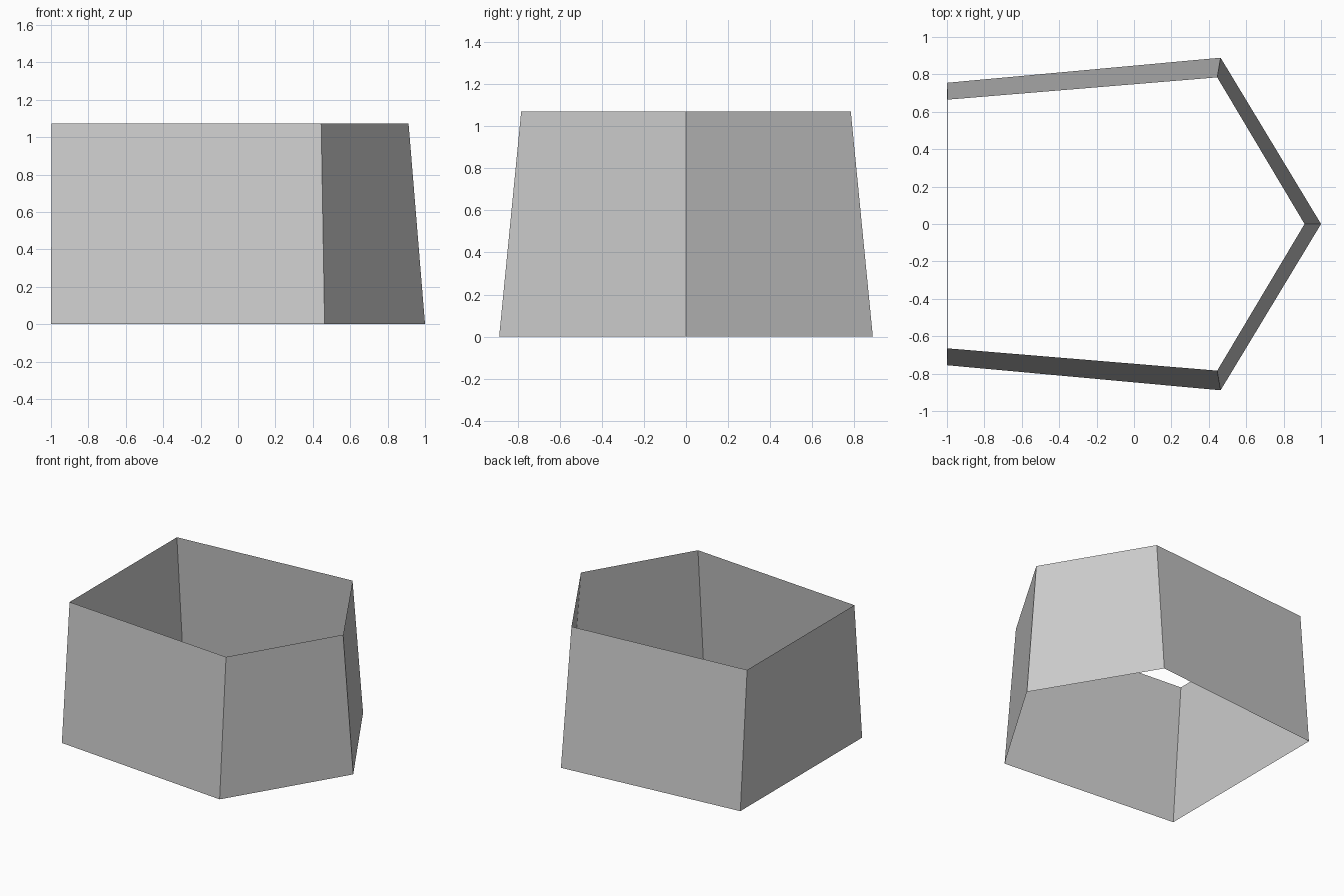
import bpy
import bmesh

default = bpy.data.objects.get("Cube")
if default:
    bpy.data.objects.remove(default, do_unlink=True)

# One plain grey material
GREY = (0.6, 0.6, 0.6, 1.0)
mat = bpy.data.materials.new("light_grey")
mat.use_nodes = True
mat.diffuse_color = GREY
mat.node_tree.nodes["Principled BSDF"].inputs["Base Color"].default_value = GREY

HEIGHT = 1.072


def outline(apex, side, back):
    """Five-sided outline, mirrored across y, counter-clockwise from above."""
    (sx, sy), (bx, by) = side, back
    return [(apex, 0), (sx, sy), (bx, by), (bx, -by), (sx, -sy)]


# Bottom and top outlines of the tapered, open-ended wall
bottom = outline(1.0, (0.463, 0.889), (-1.0, 0.755))
top = outline(0.912, (0.445, 0.784), (-0.996, 0.665))

bm = bmesh.new()
lower = [bm.verts.new((x, y, 0)) for x, y in bottom]
upper = [bm.verts.new((x, y, HEIGHT)) for x, y in top]
for i in range(5):
    j = (i + 1) % 5
    bm.faces.new((lower[i], lower[j], upper[j], upper[i]))

mesh = bpy.data.meshes.new("five_sided_wall")
bm.to_mesh(mesh)
bm.free()
mesh.materials.append(mat)
wall = bpy.data.objects.new("five_sided_wall", mesh)
bpy.context.collection.objects.link(wall)
